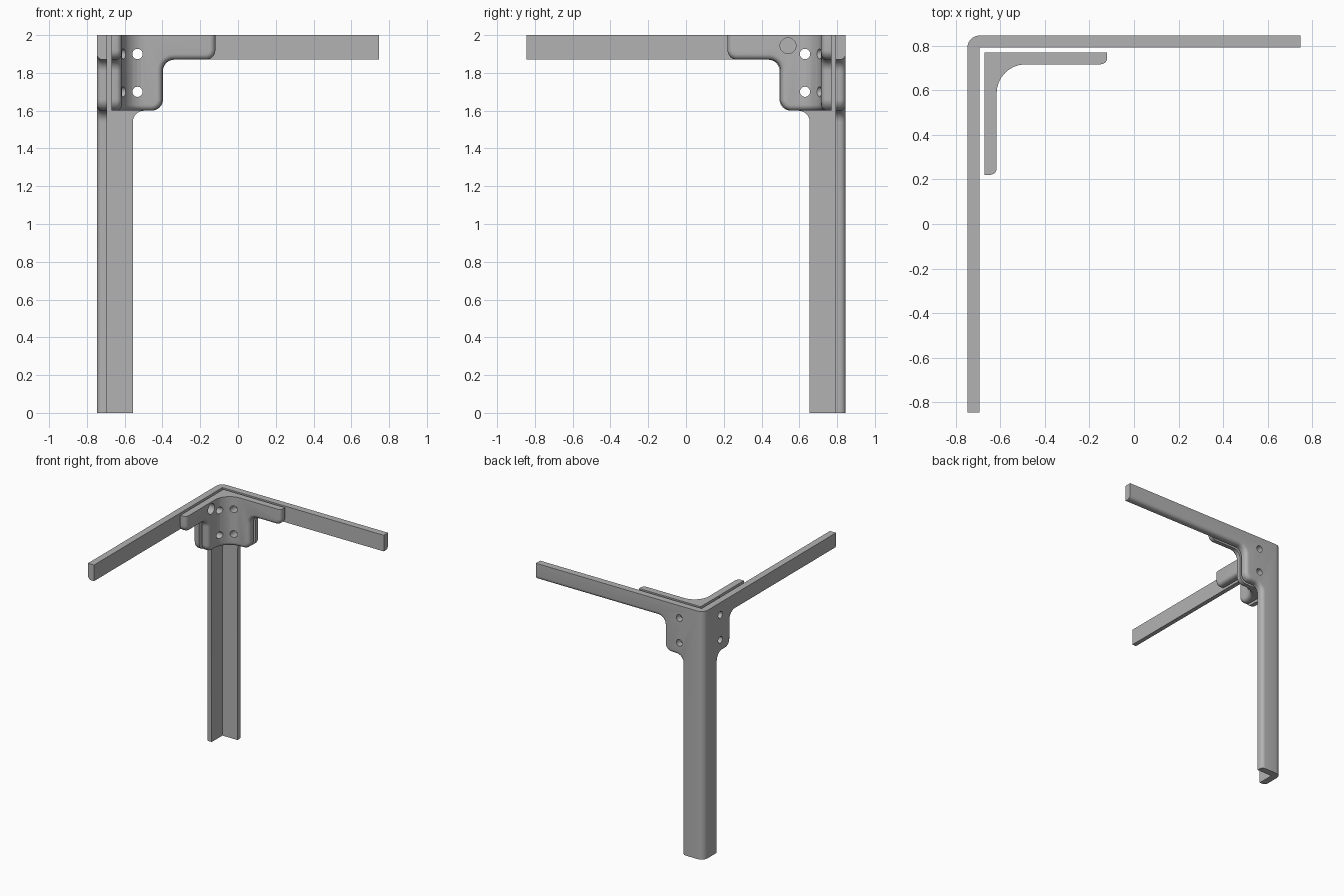
import bpy, bmesh, math
from mathutils import Vector, Matrix

cube = bpy.data.objects.get("Cube")
if cube:
    bpy.data.objects.remove(cube, do_unlink=True)

TOP, ARM_Z, GUSSET_Z = 2.0, 1.87, 1.6
T = 0.054            # sheet thickness
ROUND = 0.03         # edge rounding
STEPS = 8

metal = bpy.data.materials.new("grey_metal")
metal.use_nodes = True
GREY = (0.45, 0.45, 0.45, 1)
metal.diffuse_color = GREY
metal.node_tree.nodes["Principled BSDF"].inputs["Base Color"].default_value = GREY


def quarter():
    return [i / STEPS * math.pi / 2 for i in range(STEPS + 1)]


def rounded(corners):
    """Outline from (u, z, radius) corners."""
    pts = []
    for i, (u, z, r) in enumerate(corners):
        p = Vector((u, z))
        if not r:
            pts.append(p)
            continue
        d1 = (Vector(corners[i - 1][:2]) - p).normalized()
        d2 = (Vector(corners[(i + 1) % len(corners)][:2]) - p).normalized()
        c = p + (d1 + d2) * r
        pts += [c - (d2 * math.cos(a) + d1 * math.sin(a)) * r for a in quarter()]
    return pts


def bracket(name, x0, y0, outlines, outside, inside, bottom, skin_v):
    """Two flat plates joined by a corner; the skin side gets a rounded rim."""
    bm = bmesh.new()

    def face(points, skin=False):
        f = bm.faces.new([bm.verts.new((x0 + a, y0 - b, z)) for a, b, z in points])
        f.material_index = int(skin)

    # plates along +x and -y
    for flip, outline in enumerate(outlines):
        def at(p, v):
            return (v, p.x, p.y) if flip else (p.x, v, p.y)
        for v in (0, T):
            face([at(p, v) for p in outline], v == skin_v)
        for p, q in zip(outline, outline[1:]):
            face([at(p, 0), at(q, 0), at(q, T), at(p, T)])
    # corner
    for path, v in ((outside, 0), (inside, T)):
        for p, q in zip(path, path[1:]):
            face([(*p, bottom), (*q, bottom), (*q, TOP), (*p, TOP)], v == skin_v)
    for z in (bottom, TOP):
        face([(*p, z) for p in outside + inside[::-1]])

    bmesh.ops.remove_doubles(bm, verts=bm.verts[:], dist=1e-5)
    bmesh.ops.recalc_face_normals(bm, faces=bm.faces[:])

    # rounded rim, leaving top, foot and arm tips square
    def square(e):
        tests = (lambda c: c.z > TOP - 1e-4, lambda c: c.z < 1e-4,
                 lambda c: c.x > 0.74, lambda c: c.y < -0.84)
        return any(all(t(v.co) for v in e.verts) for t in tests)

    rim = [e for e in bm.edges if len(e.link_faces) == 2 and not square(e)
           and sum(f.material_index for f in e.link_faces) == 1]
    bmesh.ops.bevel(bm, geom=rim, offset=ROUND, offset_type='OFFSET', segments=5,
                    profile=0.5, affect='EDGES', clamp_overlap=False)
    for f in bm.faces:
        f.material_index = 0
    mesh = bpy.data.meshes.new(name)
    bm.to_mesh(mesh)
    bm.free()
    mesh.materials.append(metal)
    ob = bpy.data.objects.new(name, mesh)
    bpy.context.collection.objects.link(ob)
    return ob


def drill(ob, holes):
    """Cut round holes given as (centre, axis, radius, depth)."""
    bm = bmesh.new()
    for centre, axis, r, depth in holes:
        rot = Matrix.Rotation(math.pi / 2, 4, 'Y' if axis == 'X' else 'X')
        bmesh.ops.create_cone(bm, cap_ends=True, segments=32, radius1=r, radius2=r,
                              depth=depth, matrix=Matrix.Translation(centre) @ rot)
    mesh = bpy.data.meshes.new("hole_cutter")
    bm.to_mesh(mesh)
    bm.free()
    mesh.materials.append(metal)
    cutter = bpy.data.objects.new("hole_cutter", mesh)
    cutter.hide_render = True
    bpy.context.collection.objects.link(cutter)
    mod = ob.modifiers.new("holes", 'BOOLEAN')
    mod.operation, mod.solver, mod.object = 'DIFFERENCE', 'EXACT', cutter
    bpy.ops.object.select_all(action='DESELECT')
    ob.select_set(True)
    bpy.context.view_layer.objects.active = ob
    bpy.ops.object.modifier_apply(modifier=mod.name)
    bpy.data.objects.remove(cutter, do_unlink=True)
    bpy.ops.object.shade_smooth_by_angle(angle=math.radians(30))


# outer frame: leg, two arms and gussets
def frame_outline(length):
    return rounded([(T, TOP, 0), (length, TOP, 0), (length, ARM_Z, 0),
                    (0.35, ARM_Z, 0.06), (0.35, GUSSET_Z, 0.06),
                    (0.19, GUSSET_Z, 0.06), (0.19, 0, 0), (T, 0, 0)])


arc = [(T - T * math.sin(a), T - T * math.cos(a)) for a in quarter()]
frame = bracket("corner_leg_frame", -0.747, 0.845,
                [frame_outline(1.494), frame_outline(1.69)],
                arc, [(T, T)], 0, 0)

# inner reinforcing bracket with a filleted corner
FILLET = 0.13
D = T + FILLET
plate = rounded([(D, TOP, 0), (0.55, TOP, 0), (0.55, ARM_Z, 0.05),
                 (0.27, ARM_Z, 0.06), (0.27, GUSSET_Z, 0.06), (D, GUSSET_Z, 0)])
fillet = [(D - FILLET * math.sin(a), D - FILLET * math.cos(a)) for a in quarter()]
brace = bracket("inner_brace", -0.67, 0.77, [plate, plate],
                [(D, 0), (0, 0), (0, D)], fillet, GUSSET_Z, T)

# bolt holes through both parts, and one larger hole in the brace
bolts = []
for z in (1.9, 1.7):
    bolts.append(((-0.532, 0.76, z), 'Y', 0.027, 0.4))
    bolts.append(((-0.66, 0.63, z), 'X', 0.027, 0.4))
drill(frame, bolts)
drill(brace, bolts + [((-0.64, 0.54, 1.944), 'X', 0.042, 0.2)])
